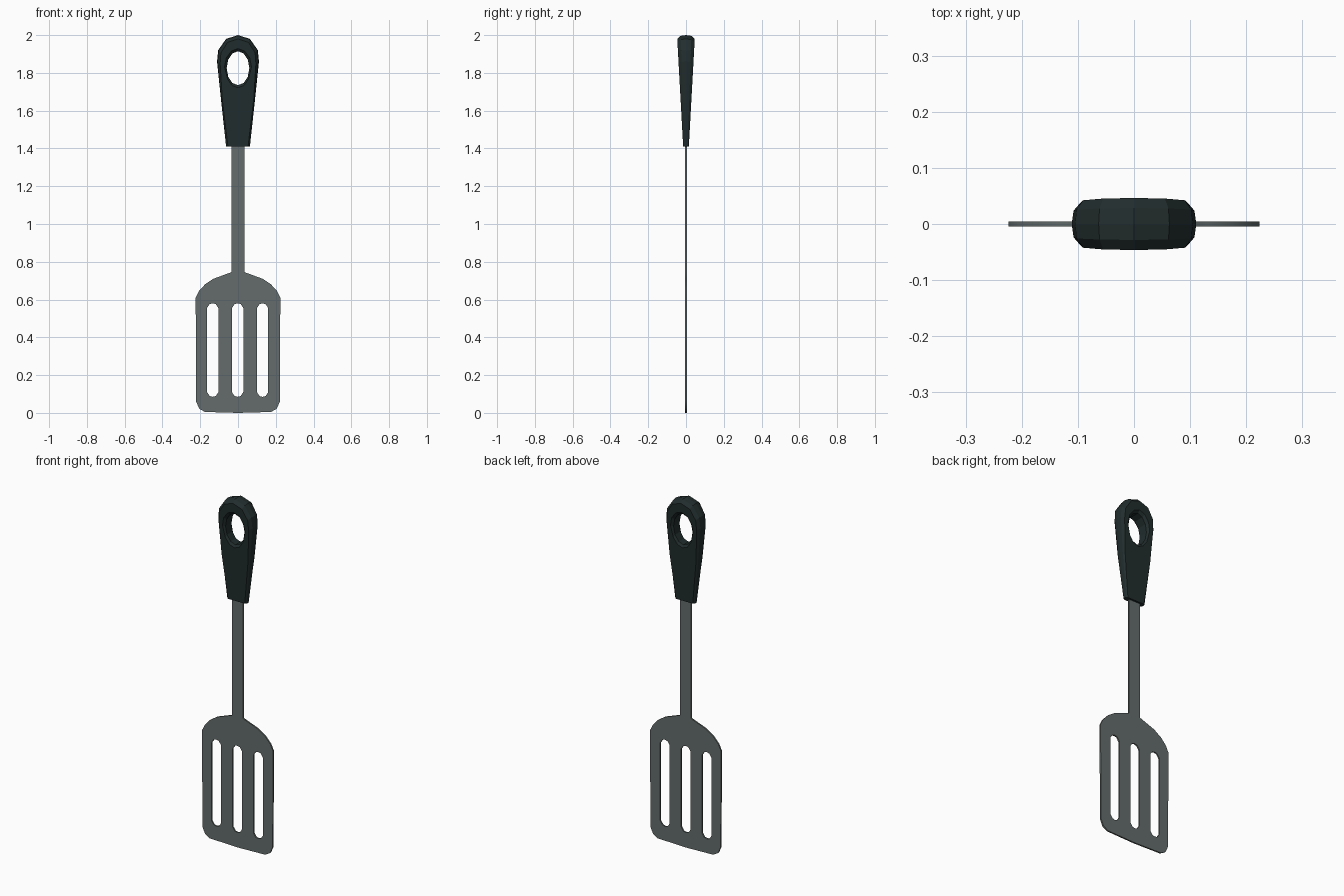
import bpy, bmesh, math
from mathutils import Matrix, Vector

if "Cube" in bpy.data.objects:
    bpy.data.objects.remove(bpy.data.objects["Cube"])


def material(name, rgb):
    m = bpy.data.materials.new(name)
    m.diffuse_color = (*rgb, 1)
    m.use_nodes = True
    m.node_tree.nodes["Principled BSDF"].inputs["Base Color"].default_value = m.diffuse_color
    return m


steel = material("dull_steel", (0.125, 0.152, 0.147))
black = material("dark_handle", (0.016, 0.026, 0.026))


def finish(bm, name, mat):
    bmesh.ops.remove_doubles(bm, verts=bm.verts, dist=1e-5)
    bmesh.ops.recalc_face_normals(bm, faces=bm.faces)
    me = bpy.data.meshes.new(name)
    bm.to_mesh(me)
    bm.free()
    me.materials.clear()
    me.materials.append(mat)
    for p in me.polygons:
        p.material_index = 0
    ob = bpy.data.objects.new(name, me)
    bpy.context.collection.objects.link(ob)
    return ob


# Slotted blade and flat shaft: one filled outline with three holes
half = [(0.175, 0.005), (0.205, 0.022), (0.222, 0.06), (0.224, 0.61),
        (0.207, 0.645), (0.175, 0.68), (0.13, 0.71), (0.035, 0.745),
        (0.035, 1.46)]
outline = [(0, 0)] + half + [(-x, z) for x, z in reversed(half)]


def slot(cx):
    r, zb, zt, c = 0.03, 0.085, 0.58, 0.016
    q = [(r, zb + 0.025), (r, zt - 0.025), (c, zt - 0.004), (0, zt)]
    b = [(0, zb), (c, zb + 0.004)]
    right = b + q
    left = [(-x, z) for x, z in reversed(right[1:-1])]
    return [(cx + x, z) for x, z in right + left]


curve = bpy.data.curves.new("blade_outline", 'CURVE')
curve.dimensions = '2D'
curve.fill_mode = 'BOTH'
curve.extrude = 0.0042
for pts in [outline] + [slot(cx) for cx in (-0.134, -0.002, 0.13)]:
    sp = curve.splines.new('POLY')
    sp.points.add(len(pts) - 1)
    for p, (x, z) in zip(sp.points, pts):
        p.co = (x, z, 0, 1)
    sp.use_cyclic_u = True
tmp = bpy.data.objects.new("blade_outline", curve)
bpy.context.collection.objects.link(tmp)
mesh = bpy.data.meshes.new_from_object(
    tmp.evaluated_get(bpy.context.evaluated_depsgraph_get()))
bpy.data.objects.remove(tmp)
bm = bmesh.new()
bm.from_mesh(mesh)
bm.transform(Matrix.Rotation(math.pi / 2, 4, 'X'))
finish(bm, "blade_and_shaft", steel)

# Handle: cross-section ring swept between the outer outline and the oval hole
BASE = 1.41
right = [(0, BASE, -90), (0.063, BASE, -60), (0.088, 1.64, -30),
         (0.111, 1.86, 0), (0.105, 1.92, 30), (0.063, 1.98, 60), (0, 2.0, 90)]
loop = right + [(-x, z, 180 - a) for x, z, a in reversed(right[1:-1])]


def thickness(z):
    return 0.015 + (z - BASE) * 0.055


bm = bmesh.new()
rings = []
for x, z, a in loop:
    a = math.radians(a)
    out = Vector((x, z))
    hole = Vector((0.06 * math.cos(a), 1.825 + 0.09 * math.sin(a)))
    d = (hole - out).normalized()

    def inset(dist):
        p = out + d * dist
        if z == BASE:
            p = Vector((x * (1 - dist * 8), BASE))
        return p

    # (position in outline plane, fraction of local thickness)
    side = [(inset(0.004), 0.6), (inset(0.02), 1.0),
            (hole - d * 0.014, 1.0), (hole, 0.7)]
    section = ([(out, 0)] + [(p, -f) for p, f in side]
               + [(p, f) for p, f in reversed(side)])
    rings.append([bm.verts.new((p.x, f * thickness(p.y), p.y))
                  for p, f in section])
n = len(rings[0])
for i, r in enumerate(rings):
    s = rings[(i + 1) % len(rings)]
    for j in range(n):
        k = (j + 1) % n
        bm.faces.new((r[j], s[j], s[k], r[k]))
finish(bm, "handle", black)
